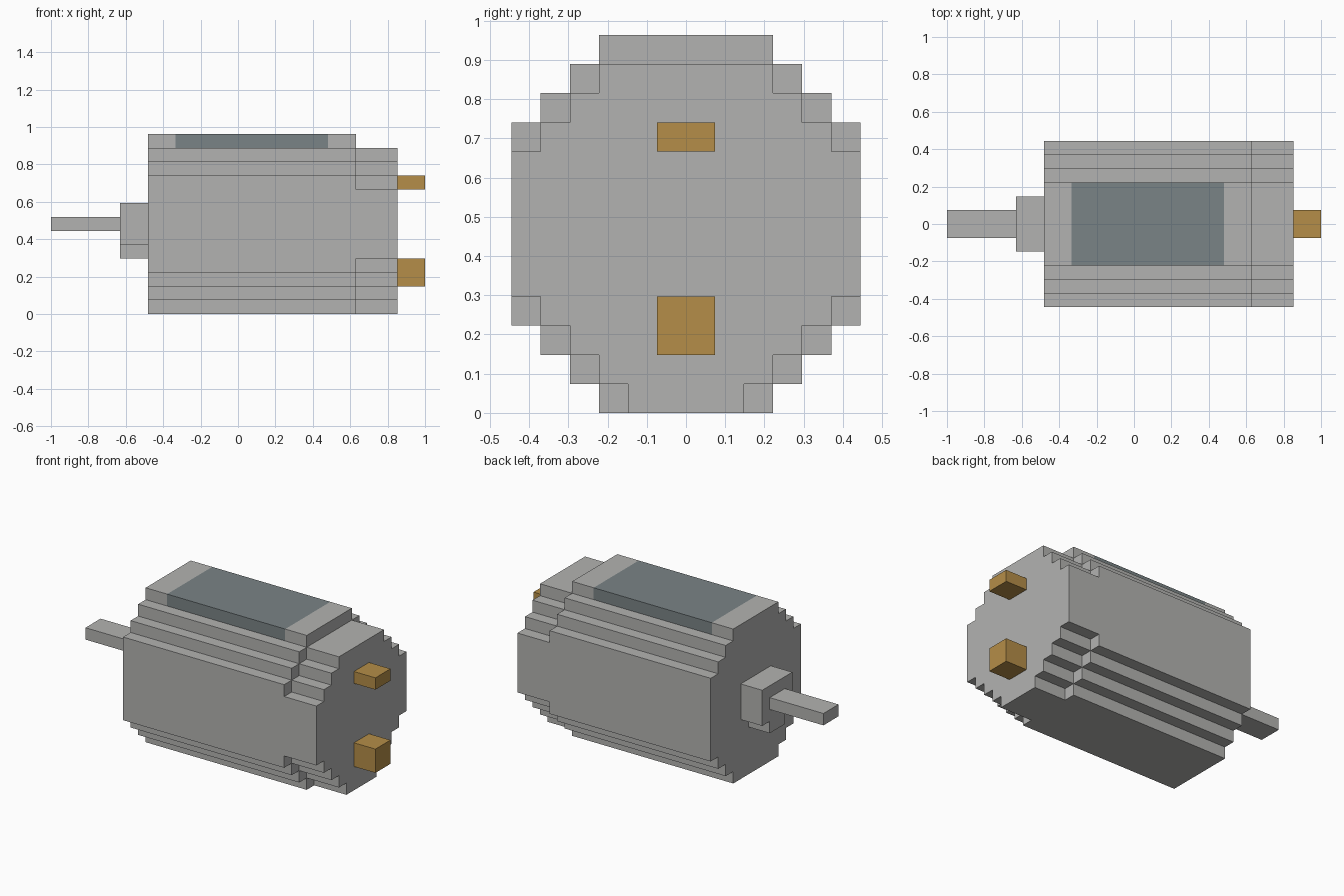
import bpy
import bmesh
from mathutils import Vector

cube = bpy.data.objects.get("Cube")
if cube:
    bpy.data.objects.remove(cube, do_unlink=True)

U = 2 / 27  # one block of the stepped design


def material(name, rgb):
    mat = bpy.data.materials.new(name)
    mat.use_nodes = True
    colour = (*rgb, 1)
    mat.diffuse_color = colour
    mat.node_tree.nodes["Principled BSDF"].inputs["Base Color"].default_value = colour
    return mat


grey = material("light grey metal", (0.45, 0.45, 0.44))
slate = material("slate label", (0.195, 0.23, 0.24))
brass = material("brass", (0.46, 0.27, 0.065))


def stepped_bar(name, x0, x1, bottom, layers, mats, label=None):
    """Extrude a symmetric stepped profile along x; layers are (half width, top)."""
    right, z = [], bottom
    for half, top in layers:
        right += [(half, z), (half, top)]
        z = top
    outline = right + [(-y, z) for y, z in reversed(right)]

    bm = bmesh.new()
    start = bm.faces.new([bm.verts.new(Vector((x0, y, z)) * U) for y, z in outline])
    grown = bmesh.ops.extrude_face_region(bm, geom=[start], use_keep_orig=True)
    moved = [v for v in grown["geom"] if isinstance(v, bmesh.types.BMVert)]
    bmesh.ops.translate(bm, verts=moved, vec=((x1 - x0) * U, 0, 0))

    # Label: cut the top step across and recolour the middle part
    if label:
        low_x, high_x, low_z = (v * U for v in label)
        for x in (low_x, high_x):
            top_faces = [f for f in bm.faces if f.calc_center_median().z > low_z + 0.01]
            edges = {e for f in top_faces for e in f.edges}
            verts = {v for f in top_faces for v in f.verts}
            bmesh.ops.bisect_plane(bm, geom=[*verts, *edges, *top_faces],
                                   plane_co=(x, 0, 0), plane_no=(1, 0, 0))
        for f in bm.faces:
            c = f.calc_center_median()
            if low_x < c.x < high_x and c.z > low_z + 0.01:
                f.material_index = 1

    bmesh.ops.recalc_face_normals(bm, faces=bm.faces)
    mesh = bpy.data.meshes.new(name)
    bm.to_mesh(mesh)
    bm.free()
    for mat in mats:
        mesh.materials.append(mat)
    obj = bpy.data.objects.new(name, mesh)
    bpy.context.collection.objects.link(obj)
    return obj


# Motor housing with label on the top step
stepped_bar("housing", -6.5, 8.5, 0,
            [(3, 1), (4, 2), (5, 3), (6, 10), (5, 11), (4, 12), (3, 13)],
            [grey, slate], label=(-4.5, 6.5, 12))

# Slimmer rear cap
stepped_bar("end_cap", 8.5, 11.5, 0,
            [(2, 1), (3, 2), (4, 3), (5, 4), (6, 9), (5, 10), (4, 11), (3, 12)],
            [grey])

# Output side
stepped_bar("bearing_collar", -8.5, -6.5, 4, [(1, 5), (2, 8)], [grey])
stepped_bar("shaft", -13.5, -8.5, 6, [(1, 7)], [grey])

# Electrical contacts
stepped_bar("upper_terminal", 11.5, 13.5, 9, [(1, 10)], [brass])
stepped_bar("lower_terminal", 11.5, 13.5, 2, [(1, 4)], [brass])
